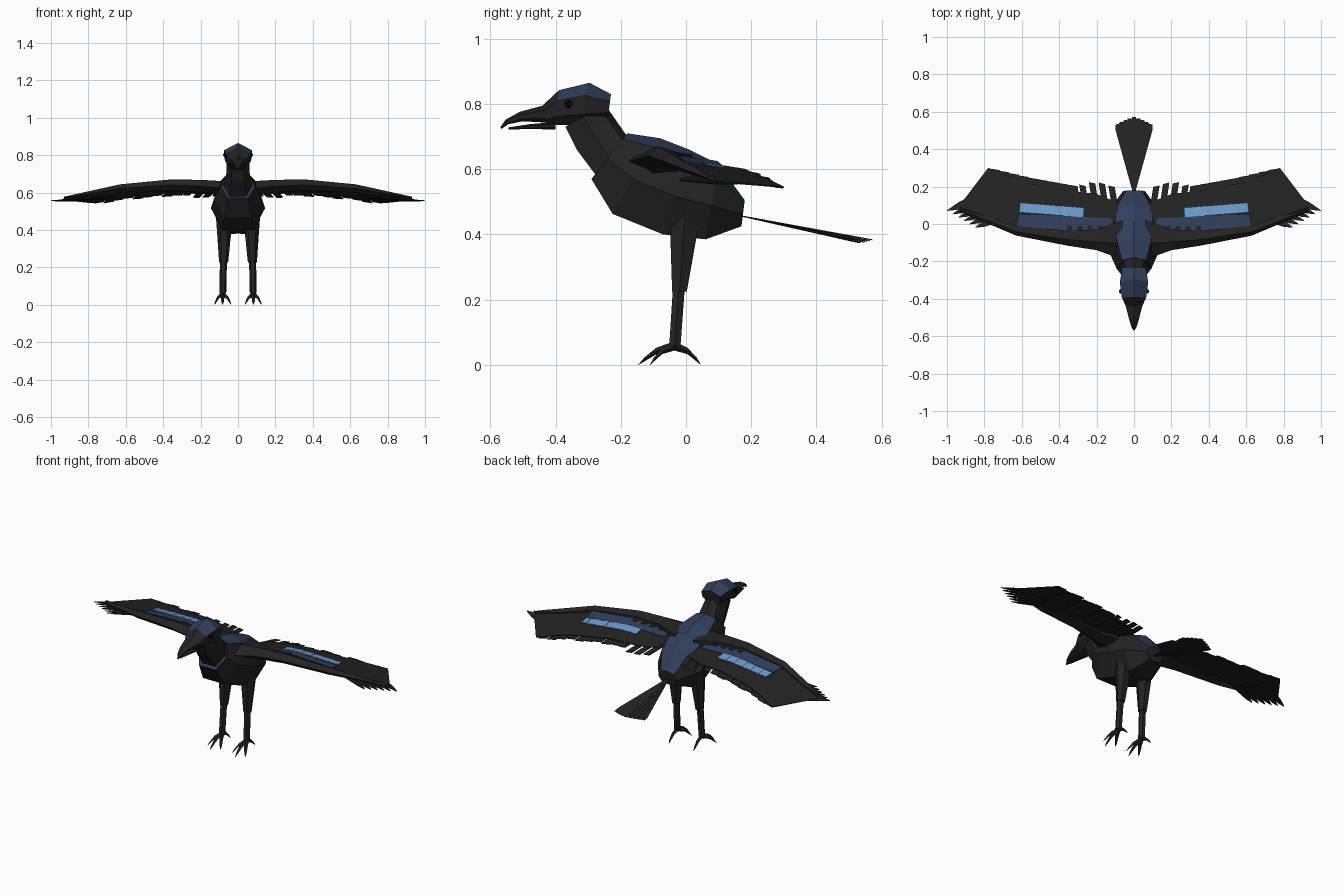
import bpy, bmesh, math
from mathutils import Vector

if "Cube" in bpy.data.objects:
    bpy.data.objects.remove(bpy.data.objects["Cube"])


def colour(name, rgb):
    m = bpy.data.materials.new(name)
    m.diffuse_color = (*rgb, 1)
    m.use_nodes = True
    m.node_tree.nodes["Principled BSDF"].inputs["Base Color"].default_value = m.diffuse_color
    return m


BLACK = colour("soot_black", (0.017, 0.017, 0.017))
BLUE = colour("slate_blue", (0.030, 0.050, 0.105))
SKY = colour("sky_blue", (0.16, 0.33, 0.62))
EYE = colour("eye_black", (0.004, 0.004, 0.004))


def finish(bm, name, mats, mirror=False):
    bmesh.ops.recalc_face_normals(bm, faces=bm.faces)
    me = bpy.data.meshes.new(name)
    bm.to_mesh(me)
    bm.free()
    for m in mats:
        me.materials.append(m)
    ob = bpy.data.objects.new(name, me)
    bpy.context.collection.objects.link(ob)
    if mirror:
        mod = ob.modifiers.new("mirror", "MIRROR")
        mod.use_mirror_merge = False
    return ob


def skin(bm, rings, rule=lambda i, j: 0):
    """Join a chain of closed rings and cap both ends."""
    vs = [[bm.verts.new(p) for p in r] for r in rings]
    n = len(vs[0])
    for i in range(len(vs) - 1):
        for j in range(n):
            k = (j + 1) % n
            f = bm.faces.new((vs[i][j], vs[i][k], vs[i + 1][k], vs[i + 1][j]))
            f.material_index = rule(i, j)
    bm.faces.new(vs[0])
    bm.faces.new(vs[-1])


def section(top, bot, w, half):
    """Symmetric ring from a top point to a bottom point (y, z)."""
    pts = half + [(-x, t) for x, t in reversed(half) if x > 0]
    return [(x * w, top[0] + t * (bot[0] - top[0]), top[1] + t * (bot[1] - top[1]))
            for x, t in pts]


def oval(c, rx, ry, n=6):
    return [(c[0] + rx * math.cos(2 * math.pi * k / n),
             c[1] + ry * math.sin(2 * math.pi * k / n), c[2]) for k in range(n)]


def lerp(table, x):
    for (x0, v0), (x1, v1) in zip(table, table[1:]):
        if x <= x1:
            break
    return v0 + (v1 - v0) * (x - x0) / (x1 - x0)


# Neck and body: blue back and a narrow blue ledge on the chest
BODY = [(0, 0), (0.7, 0.12), (1, 0.55), (0.58, 1)]
stations = [((-0.25, 0.80), (-0.37, 0.73), 0.062),
            ((-0.225, 0.765), (-0.335, 0.66), 0.062),
            ((-0.18, 0.70), (-0.275, 0.58), 0.075),
            ((-0.18, 0.71), (-0.29, 0.57), 0.092),
            ((-0.08, 0.695), (-0.225, 0.463), 0.128),
            ((0.01, 0.66), (-0.07, 0.40), 0.145),
            ((0.10, 0.615), (0.06, 0.385), 0.13),
            ((0.18, 0.505), (0.17, 0.425), 0.06)]
bm = bmesh.new()
skin(bm, [section(*s, BODY) for s in stations],
     lambda i, j: int((i >= 3 and j in (0, 6)) or (i == 2 and 2 <= j <= 4)))
finish(bm, "body", [BLACK, BLUE])

# Head with blue cap
HEAD = [(0, 0), (1, 0.3), (0.92, 0.75), (0.5, 1)]
bm = bmesh.new()
skin(bm, [section((-0.44, 0.795), (-0.43, 0.735), 0.045, HEAD),
          section((-0.39, 0.842), (-0.40, 0.735), 0.065, HEAD),
          section((-0.296, 0.865), (-0.34, 0.735), 0.076, HEAD),
          section((-0.23, 0.83), (-0.24, 0.755), 0.062, HEAD)],
     lambda i, j: int(i >= 1 and j in (0, 6)))
finish(bm, "head", [BLACK, BLUE])

# Hooked upper beak and thin lower beak
bm = bmesh.new()
skin(bm, [section(t, b, w, HEAD) for t, b, w in
          [((-0.42, 0.80), (-0.41, 0.742), 0.050), ((-0.51, 0.776), (-0.50, 0.747), 0.027),
           ((-0.553, 0.752), (-0.545, 0.738), 0.014), ((-0.57, 0.728), (-0.565, 0.724), 0.003)]])
finish(bm, "upper_beak", [BLACK])
bm = bmesh.new()
skin(bm, [section(t, b, w, HEAD) for t, b, w in
          [((-0.40, 0.745), (-0.40, 0.722), 0.040), ((-0.48, 0.738), (-0.48, 0.723), 0.022),
           ((-0.545, 0.728), (-0.545, 0.722), 0.004)]])
finish(bm, "lower_beak", [BLACK])

# Eyes
bm = bmesh.new()
bmesh.ops.create_icosphere(bm, subdivisions=1, radius=0.014)
bmesh.ops.translate(bm, verts=bm.verts, vec=(0.068, -0.36, 0.80))
finish(bm, "eyes", [EYE], True)

# Legs: thigh and shank
bm = bmesh.new()
skin(bm, [oval((0.078, 0.00, 0.47), 0.040, 0.045), oval((0.074, -0.008, 0.39), 0.038, 0.046),
          oval((0.077, -0.02, 0.225), 0.024, 0.026)])
skin(bm, [oval((0.078, -0.022, 0.235), 0.019, 0.021), oval((0.081, -0.034, 0.06), 0.018, 0.020)])
finish(bm, "legs", [BLACK], True)

# Feet: three front toes and one back toe, arched and pointed
bm = bmesh.new()
for tx, ty in ((0.125, -0.11), (0.083, -0.145), (0.038, -0.11), (0.082, 0.045)):
    a, b = Vector((0.081, -0.036, 0.058)), Vector((tx, ty, 0.004))
    side = Vector((b.y - a.y, a.x - b.x, 0)).normalized()
    rings = []
    for t, r, lift in ((0, 0.014, 0), (0.5, 0.010, 0.012), (0.85, 0.006, 0.004), (1, 0.001, -0.003)):
        c = a.lerp(b, t) + Vector((0, 0, lift))
        up = Vector((0, 0, r))
        rings.append([c + side * r, c + up, c - side * r, c - up])
    skin(bm, rings)
finish(bm, "feet", [BLACK], True)

# Wing surface: height falls toward the tip and the trailing edge
TOP = [(0, 0.652), (0.36, 0.657), (0.63, 0.633), (0.82, 0.595), (1.0, 0.568)]
LEAD = [(0.08, -0.18), (0.62, -0.06), (1.0, 0.08)]


def on_wing(x, y, lift):
    return (x, y, lerp(TOP, x) - 0.16 * (y - lerp(LEAD, x)) - 0.008 + lift)


def plate(bm, front, back, lift, thick=0.004):
    """Thin sheet between a front edge and a back edge, laid on the wing."""
    skin(bm, [[on_wing(*f, lift), on_wing(*b, lift),
               on_wing(*b, lift - thick), on_wing(*f, lift - thick)]
              for f, b in zip(front, back)])


# Thick wing arm along the leading edge
bm = bmesh.new()
skin(bm, [[(x, y0, (zt + zb) / 2), (x, y0 * 0.6 + y1 * 0.4, zt), (x, y1, zt - 0.015),
           (x, y1, zb + 0.01), (x, y0 * 0.6 + y1 * 0.4, zb)]
          for x, y0, y1, zt, zb in
          [(0.06, -0.19, 0.02, 0.66, 0.58), (0.20, -0.14, -0.03, 0.668, 0.60),
           (0.36, -0.115, -0.035, 0.67, 0.612), (0.63, -0.062, -0.01, 0.644, 0.60),
           (0.93, 0.065, 0.09, 0.578, 0.568)]])
finish(bm, "wing_arms", [BLACK], True)

# Main wing sheet
bm = bmesh.new()
plate(bm, [(0.10, -0.12), (0.20, -0.10), (0.36, -0.08), (0.55, -0.05), (0.66, -0.03), (0.78, 0.01), (0.94, 0.075)],
      [(0.10, 0.12), (0.20, 0.16), (0.36, 0.18), (0.55, 0.215), (0.66, 0.25), (0.78, 0.30), (0.94, 0.09)], 0)
finish(bm, "wing_sheets", [BLACK], True)

# Trailing flight feathers with stepped ends
EDGE = [(0.10, 0.20), (0.20, 0.23), (0.30, 0.205), (0.55, 0.25), (0.78, 0.305)]
bm = bmesh.new()
for k in range(13):
    x = 0.12 + k * 0.052
    y = lerp(EDGE, x)
    w = 0.017 if k < 4 else 0.026
    plate(bm, [(x - 0.03 - w, 0.02), (x - 0.03 + w, 0.02)],
          [(x - w, y - 0.008), (x + w, y)], -0.004 - 0.004 * (k % 3))
finish(bm, "flight_feathers", [BLACK], True)

# Pointed wing tip feathers
bm = bmesh.new()
for k in range(6):
    t = k / 5
    tip = (1.0 - 0.15 * t, 0.07 - 0.09 * t)
    root = (0.80 - 0.12 * t, 0.14 - 0.12 * t)
    plate(bm, [root, (tip[0] - 0.05, tip[1] + 0.005), tip],
          [(root[0], root[1] + 0.05), (tip[0] - 0.06, tip[1] + 0.045), (tip[0] - 0.004, tip[1] + 0.006)],
          -0.003 - 0.004 * k)
finish(bm, "tip_feathers", [BLACK], True)

# Blue covert panel
bm = bmesh.new()
plate(bm, [(0.12, -0.03), (0.36, -0.05), (0.50, -0.045), (0.635, -0.04)],
      [(0.12, 0.03), (0.36, 0.042), (0.50, 0.048), (0.615, 0.055)], 0.008)
finish(bm, "blue_coverts", [BLUE], True)

# Light blue band of short overlapping feathers
bm = bmesh.new()
for k in range(12):
    x = 0.27 + k * 0.0285
    y = 0.036 + k * 0.0022
    plate(bm, [(x, y), (x + 0.031, y + 0.002)],
          [(x - 0.004, y + 0.050), (x + 0.025, y + 0.056)], 0.010 + 0.001 * (k % 2))
finish(bm, "light_blue_band", [SKY], True)

# Small dark feathers over the blue panel
bm = bmesh.new()
for k in range(4):
    x = 0.18 + k * 0.055
    plate(bm, [(x - 0.012, -0.09), (x + 0.018, -0.09)],
          [(x - 0.014, -0.012), (x + 0.012, -0.008)], 0.013)
finish(bm, "shoulder_feathers", [BLACK], True)

# Fan tail of overlapping feathers
bm = bmesh.new()
for k in range(-4, 5):
    a = k * 0.059
    d = Vector((math.sin(a), math.cos(a), 0))
    s = Vector((d.y, -d.x, 0))
    root, h = Vector((0, 0.16, 0.46)), -0.0022 * abs(k)
    length = 0.412 - 0.007 * abs(k)
    ring = lambda t, w: [root + d * length * t + s * w * e + Vector((0, 0, -0.075 * t + h * t + z))
                         for e, z in ((1, 0), (-1, 0), (-1, -0.003), (1, -0.003))]
    skin(bm, [ring(0, 0.004), ring(0.93, 0.016), ring(1, 0.010)])
finish(bm, "tail_fan", [BLACK])
